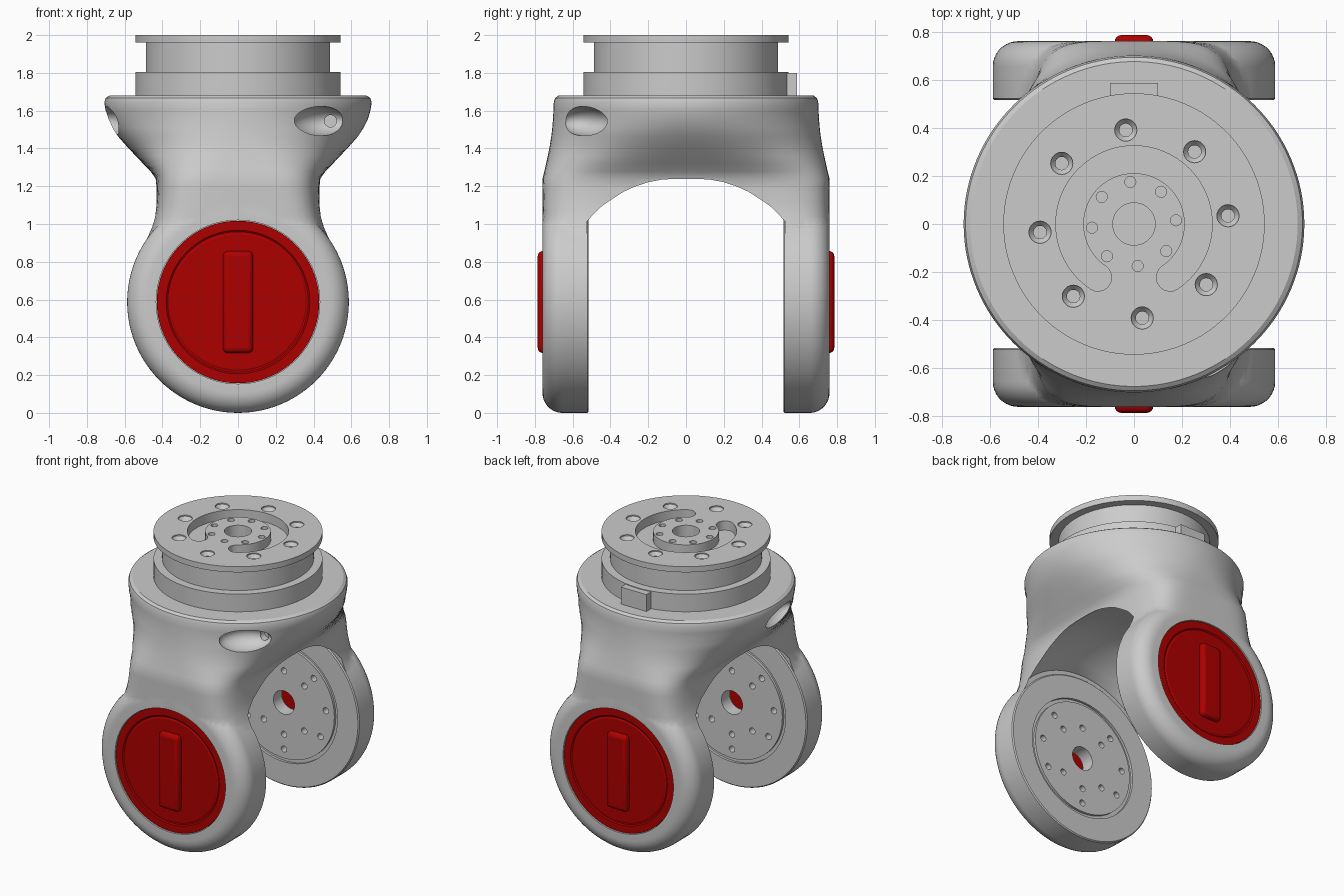
import bpy, bmesh, math
from mathutils import Vector, Matrix

if "Cube" in bpy.data.objects:
    bpy.data.objects.remove(bpy.data.objects["Cube"])

CZ = 0.587  # height of the wheel-arm axis


def finish(name, bm, mat=None):
    bmesh.ops.recalc_face_normals(bm, faces=bm.faces)
    me = bpy.data.meshes.new(name)
    bm.to_mesh(me)
    bm.free()
    ob = bpy.data.objects.new(name, me)
    bpy.context.collection.objects.link(ob)
    if mat:
        me.materials.append(mat)
    return ob


def loft(bm, rings, closed=False):
    vs = [[bm.verts.new(p) for p in r] for r in rings]
    n = len(vs[0])
    pairs = list(zip(vs, vs[1:])) + ([(vs[-1], vs[0])] if closed else [])
    for a, b in pairs:
        for i in range(n):
            j = (i + 1) % n
            bm.faces.new((a[i], a[j], b[j], b[i]))
    if not closed:
        bm.faces.new(vs[0])
        bm.faces.new(vs[-1])


def lathe(bm, profile, axis='Z', c=(0, 0, 0), n=96, closed=False):
    rings = []
    for r, h in profile:
        ring = []
        for i in range(n):
            t = 2 * math.pi * i / n
            x, y = r * math.cos(t), r * math.sin(t)
            p = (x, y, h) if axis == 'Z' else (x, h, y)
            ring.append(Vector(p) + Vector(c))
        rings.append(ring)
    loft(bm, rings, closed)


def boolean(ob, bm, op='DIFFERENCE'):
    tool = finish("cutter", bm)
    tool.hide_render = True
    m = ob.modifiers.new("bool", 'BOOLEAN')
    m.operation, m.solver, m.object = op, 'EXACT', tool
    bpy.context.view_layer.objects.active = ob
    bpy.ops.object.modifier_apply(modifier=m.name)
    bpy.data.objects.remove(tool)


def smooth(ob, deg=32):
    bpy.ops.object.select_all(action='DESELECT')
    ob.select_set(True)
    bpy.context.view_layer.objects.active = ob
    bpy.ops.object.shade_smooth_by_angle(angle=math.radians(deg))


def polar(r, deg):
    return r * math.cos(math.radians(deg)), r * math.sin(math.radians(deg))


red = bpy.data.materials.new("red")
red.diffuse_color = (0.42, 0.0, 0.0, 1)
red.use_nodes = True
red.node_tree.nodes["Principled BSDF"].inputs["Base Color"].default_value = red.diffuse_color

# Fork crown: superellipse sections (z, half x, half y, exponent)
sections = [(0.8, .543, .76, 8), (0.86, .514, .76, 8), (0.92, .487, .76, 7.5),
            (0.98, .461, .76, 7), (1.04, .443, .76, 6.5), (1.1, .434, .76, 6),
            (1.19, .431, .76, 5.5), (1.24, .436, .76, 5), (1.28, .464, .75, 4),
            (1.32, .503, .741, 3.3), (1.36, .541, .732, 2.8), (1.41, .588, .722, 2.4),
            (1.465, .636, .713, 2.2), (1.51, .666, .708, 2.1), (1.555, .688, .704, 2),
            (1.6, .701, .702, 2), (1.645, .708, .70, 2), (1.667, .70, .693, 2),
            (1.68, .68, .675, 2)]
rings = []
for z, a, b, e in sections:
    ring = []
    for i in range(128):
        t = 2 * math.pi * i / 128
        c, s = math.cos(t), math.sin(t)
        k = (abs(c / a) ** e + abs(s / b) ** e) ** (-1 / e)
        ring.append((k * c, k * s, z))
    rings.append(ring)
bm = bmesh.new()
loft(bm, rings)
fork = finish("fork_body", bm)

# Drum-shaped opening between the arms, turned about the arm axis
half = [(.525, 1.025), (.515, 1.03), (.455, 1.085), (.39, 1.13), (.33, 1.168),
        (.26, 1.2), (.2, 1.221), (.13, 1.235), (.06, 1.24)]
drum = [(math.hypot(z - CZ, .435), y) for y, z in half]
drum += [(r, -y) for r, y in reversed(drum)]
bm = bmesh.new()
lathe(bm, drum, 'Y', (0, 0, CZ), 128)
boolean(fork, bm)

# Round arms with soft outer rims
for s in (-1, 1):
    rim = [(.48 + polar(.107, a)[0], .655 + polar(.105, a)[1]) for a in range(0, 91, 10)]
    bm = bmesh.new()
    lathe(bm, [(r, s * h) for r, h in [(.58, .515), (.587, .522)] + rim], 'Y', (0, 0, CZ))
    boolean(fork, bm, 'UNION')

# Cap recesses, face grooves, bores and bolt holes of both arms
for s in (-1, 1):
    bm = bmesh.new()
    lathe(bm, [(.433, s * .61), (.433, s * .9)], 'Y', (0, 0, CZ))
    boolean(fork, bm)
    bm = bmesh.new()
    lathe(bm, [(.395, s * .5), (.42, s * .5), (.42, s * .532), (.395, s * .532)],
          'Y', (0, 0, CZ), closed=True)
    lathe(bm, [(.083, s * .49), (.083, s * .65)], 'Y', (0, 0, CZ), 40)
    spots = [(.225, a) for a in (45, 90, 135, -45, -90, -135)]
    spots += [(.33, a) for a in (45, 5, -30, -90, -150, 175, 135)]
    for r, a in spots:
        x, z = polar(r, a)
        lathe(bm, [(.022, s * .5), (.022, s * .58)], 'Y', (x, 0, CZ + z), 16)
    boolean(fork, bm)

# Scooped pockets in the crown, the front one with a screw hole
for a in (-51, 188):
    x, y = polar(.69, a)
    bm = bmesh.new()
    bmesh.ops.create_uvsphere(bm, u_segments=40, v_segments=24, radius=1, matrix=(
        Matrix.Translation((x, y, 1.545)) @ Matrix.Rotation(math.radians(a), 4, 'Z')
        @ Matrix.Diagonal((.11, .17, .078, 1))))
    boolean(fork, bm)
bm = bmesh.new()
lathe(bm, [(.032, -.7), (.032, -.36)], 'Y', (.49, 0, 1.545), 24)
boolean(fork, bm)
smooth(fork)

# Mounting flange on top
bm = bmesh.new()
lathe(bm, [(.543, 1.66), (.543, 1.805), (.487, 1.805), (.487, 1.96), (.543, 1.96), (.543, 2)])
flange = finish("mounting_flange", bm)

# C-shaped slot with round ends
slot = [polar(.325, a) for a in range(-56, 237, 4)]
for end, inner in ((236, False), (-56, True)):
    cx, cy = polar(.268, end)
    start = end if not inner else end + 180
    if inner:
        slot += [polar(.211, a) for a in range(236, -57, -4)]
    slot += [(cx + polar(.057, start + d)[0], cy + polar(.057, start + d)[1])
             for d in range(20, 161, 20)]
bm = bmesh.new()
loft(bm, [[(x, y, z) for x, y in slot] for z in (1.935, 2.1)])

# Centre bore, small bolt circle and countersunk bolt circle
lathe(bm, [(.088, 1.9), (.088, 2.1)], n=40)
for k in range(8):
    a = 95 + 45 * k
    lathe(bm, [(.023, 1.95), (.023, 2.1)], c=(*polar(.175, a), 0), n=16)
    lathe(bm, [(.027, 1.92), (.027, 1.968), (.046, 1.992), (.046, 2.1)],
          c=(*polar(.392, a), 0), n=24)
boolean(flange, bm)
smooth(flange)


def box(name, size, loc, mat=None, bevel=0.0):
    bm = bmesh.new()
    bmesh.ops.create_cube(bm, size=1, matrix=Matrix.Translation(loc) @ Matrix.Diagonal((*size, 1)))
    ob = finish(name, bm, mat)
    if bevel:
        m = ob.modifiers.new("bevel", 'BEVEL')
        m.width, m.segments = bevel, 4
    smooth(ob)
    return ob


# Locating key at the back of the flange
box("locating_key", (.2, .1, .13), (0, .537, 1.735))

# Red caps with raised grips
for s, side in ((-1, "front"), (1, "back")):
    bm = bmesh.new()
    prof = [(.43, .64), (.43, .752), (.38, .752), (.372, .746), (.364, .746),
            (.358, .75), (.05, .75)]
    lathe(bm, [(r, s * h) for r, h in prof], 'Y', (0, 0, CZ))
    smooth(finish(side + "_cap", bm, red))
    box(side + "_grip", (.16, .08, .54), (0, s * .745, CZ), red, .027)
